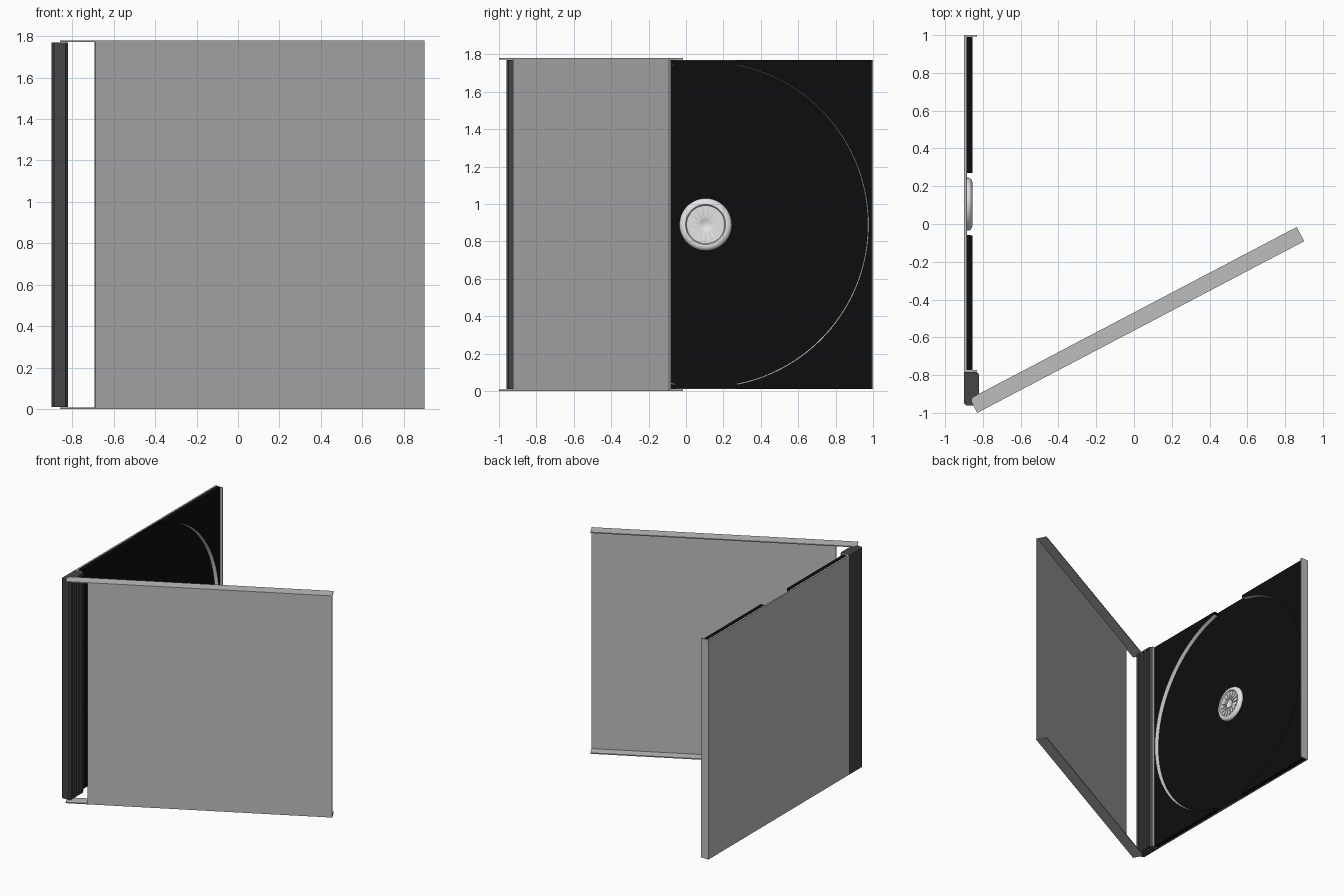
import bpy, bmesh, math
from mathutils import Matrix

if "Cube" in bpy.data.objects:
    bpy.data.objects.remove(bpy.data.objects["Cube"], do_unlink=True)


def material(name, value):
    m = bpy.data.materials.new(name)
    m.use_nodes = True
    colour = (value, value, value, 1)
    m.diffuse_color = colour
    m.node_tree.nodes["Principled BSDF"].inputs["Base Color"].default_value = colour
    return m


CLEAR = material("pale grey plastic", 0.51)
DARK = material("charcoal plastic", 0.06)
BLACK = material("black plastic", 0.004)
LIGHT = material("light grey plastic", 0.78)


def finish(name, bm, *mats):
    bmesh.ops.recalc_face_normals(bm, faces=bm.faces)
    mesh = bpy.data.meshes.new(name)
    bm.to_mesh(mesh)
    bm.free()
    for m in mats:
        mesh.materials.append(m)
    ob = bpy.data.objects.new(name, mesh)
    bpy.context.collection.objects.link(ob)
    return ob


def add_prism(bm, points, low, high, matrix=Matrix()):
    """Extrude a flat outline between two heights, then place it."""
    bottom = [bm.verts.new(matrix @ Matrix.Translation((u, v, low)).translation) for u, v in points]
    top = [bm.verts.new(matrix @ Matrix.Translation((u, v, high)).translation) for u, v in points]
    bm.faces.new(bottom[::-1])
    bm.faces.new(top)
    n = len(points)
    for i in range(n):
        j = (i + 1) % n
        bm.faces.new((bottom[i], bottom[j], top[j], top[i]))
    return bottom, top


def rect(u0, u1, v0, v1):
    return [(u0, v0), (u1, v0), (u1, v1), (u0, v1)]


def prism(name, mat, points, low, high, matrix=Matrix()):
    bm = bmesh.new()
    add_prism(bm, points, low, high, matrix)
    return finish(name, bm, mat)


HEIGHT = 1.78
Z0, Z1 = 0.01, HEIGHT - 0.01
MID = HEIGHT / 2
BACK = -0.90
FLOOR = -0.884
HUB_Y = 0.105

# Outlines drawn in (y, z) and extruded along x
SIDEWAYS = Matrix(((0, 0, 1, 0), (1, 0, 0, 0), (0, 1, 0, 0), (0, 0, 0, 1)))

# Base: back panel with a turned-up lip at each end
prism("base_panel", CLEAR, rect(BACK, -0.888, -0.78, 1.0), Z0, Z1)
prism("base_end_lip", CLEAR, rect(BACK, -0.832, 0.992, 1.0), Z0, Z1)
prism("base_hinge_lip", CLEAR, rect(BACK, -0.832, -0.782, -0.774), Z0, Z1)

# Spine: ribbed bar closed by plain rounded ends
S0, S1, FRONT, C = -0.96, -0.783, -0.82, 0.012
ribbed = [(BACK, S1), (BACK, S0 + C), (BACK + C, S0), (FRONT - C, S0), (FRONT, S0 + C)]
for k in range(3):
    y = -0.925 + k * 0.045
    ribbed += [(FRONT, y), (FRONT - 0.02, y), (FRONT - 0.02, y + 0.022), (FRONT, y + 0.022)]
ribbed += [(FRONT, S1 - C), (FRONT - C, S1)]
plain = ribbed[:5] + ribbed[-2:]
prism("spine", DARK, ribbed, Z0 + 0.01, Z1 - 0.01)
for name, z in (("spine_bottom_cap", Z0), ("spine_top_cap", Z1 - 0.01)):
    prism(name, DARK, plain, z, z + 0.01)

# Tray: thin floor and two raised shoulders around the disc recess
prism("tray_floor", BLACK, rect(-0.773, 0.991, Z0 + 0.003, Z1 - 0.003), -0.889, FLOOR, SIDEWAYS)
RADIUS, NOTCH, STEPS = 0.873, 0.165, 64
limit = math.acos(NOTCH / RADIUS)
for name, side, edge in (("tray_outer_shoulder", 1, 0.991), ("tray_hinge_shoulder", -1, -0.773)):
    arc = []
    for i in range(STEPS + 1):
        a = limit - 2 * limit * i / STEPS
        arc.append((HUB_Y + side * RADIUS * math.cos(a), MID + RADIUS * math.sin(a)))
    notch_y = HUB_Y + side * NOTCH
    outline = [(notch_y, Z1)] + arc + [(notch_y, Z0), (edge, Z0), (edge, Z1)]
    bm = bmesh.new()
    bottom, top = add_prism(bm, outline, -0.887, -0.854, SIDEWAYS)
    wall = set(bottom[1:STEPS + 2] + top[1:STEPS + 2])
    for f in bm.faces:
        if len(f.verts) == 4 and all(v in wall for v in f.verts):
            f.material_index = 1
    # Slope the recess wall slightly inward at its foot
    for v in bottom[1:STEPS + 2]:
        v.co.y += (HUB_Y - v.co.y) * 0.008
        v.co.z += (MID - v.co.z) * 0.008
    finish(name, bm, BLACK, LIGHT)

# Hub: turned ring with a sunken middle
profile = [(0.14, 0), (0.14, 0.008), (0.136, 0.017), (0.128, 0.024), (0.117, 0.028),
           (0.107, 0.027), (0.102, 0.018), (0.03, 0.016), (0.022, 0.01)]
SEG = 48
bm = bmesh.new()
rings = []
for r, h in profile:
    rings.append([bm.verts.new((FLOOR + h, HUB_Y + r * math.cos(2 * math.pi * i / SEG),
                                MID + r * math.sin(2 * math.pi * i / SEG))) for i in range(SEG)])
for lower, upper in zip(rings, rings[1:]):
    for i in range(SEG):
        j = (i + 1) % SEG
        bm.faces.new((lower[i], lower[j], upper[j], upper[i]))
bm.faces.new(rings[0][::-1])
bm.faces.new(rings[-1])
hub = finish("hub", bm, LIGHT)
bpy.ops.object.select_all(action="DESELECT")
hub.select_set(True)
bpy.context.view_layer.objects.active = hub
bpy.ops.object.shade_smooth_by_angle(angle=math.radians(40))

# Hub teeth: ring of round-ended fingers
finger = [(0.035, -0.003), (0.085, -0.013)]
for i in range(1, 6):
    a = -math.pi / 2 + math.pi * i / 6
    finger.append((0.085 + 0.013 * math.cos(a), 0.013 * math.sin(a)))
finger += [(0.085, 0.013), (0.035, 0.003)]
bm = bmesh.new()
TEETH = 16
for k in range(TEETH):
    turn = Matrix.Rotation(2 * math.pi * k / TEETH, 4, "X")
    add_prism(bm, finger, FLOOR + 0.014, FLOOR + 0.024,
              Matrix.Translation((0, HUB_Y, MID)) @ turn @ SIDEWAYS)
finish("hub_teeth", bm, LIGHT)

# Lid: swung open about the hinge, with a flange along the top and bottom
LID = Matrix.Translation((-0.83, -1.0, 0)) @ Matrix.Rotation(math.radians(27.7), 4, "Z")
LENGTH, DEPTH, THICK = 1.955, 0.085, 0.008
prism("lid_panel", CLEAR, rect(0.16, LENGTH, 0, 0.012), THICK, HEIGHT - THICK, LID)
flange = [(0, 0), (LENGTH, 0), (LENGTH, DEPTH), (0.022, DEPTH), (0.007, DEPTH - 0.006), (0, DEPTH - 0.02)]
for name, z in (("lid_bottom_flange", 0), ("lid_top_flange", HEIGHT - THICK)):
    prism(name, CLEAR, flange, z, z + THICK, LID)
